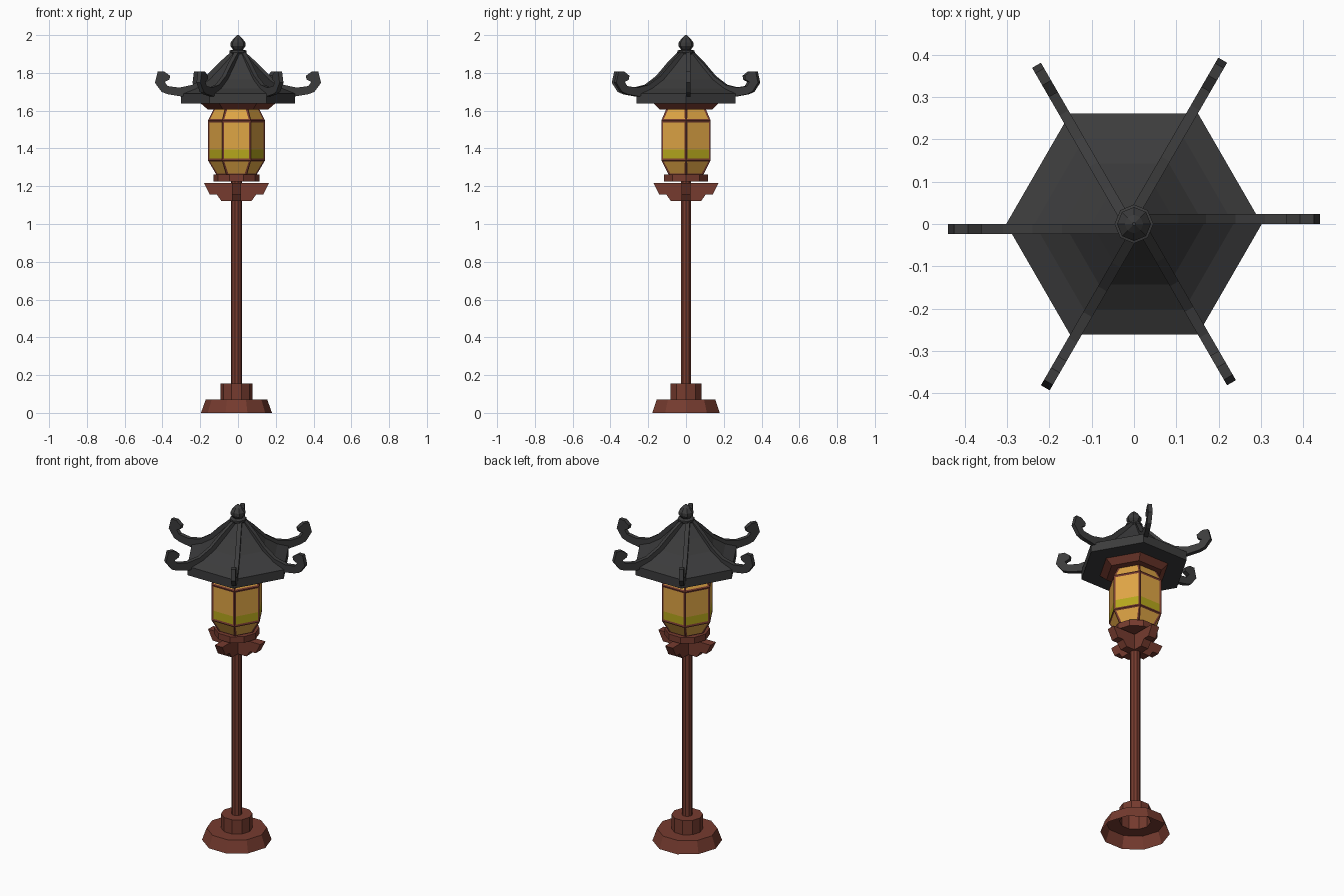
import bpy, bmesh, math
from mathutils import Vector, Matrix

if "Cube" in bpy.data.objects:
    bpy.data.objects.remove(bpy.data.objects["Cube"])

def material(name, rgb):
    m = bpy.data.materials.new(name)
    m.diffuse_color = (*rgb, 1)
    m.use_nodes = True
    m.node_tree.nodes["Principled BSDF"].inputs["Base Color"].default_value = m.diffuse_color
    return m

WOOD = material("red_brown_wood", (0.18, 0.044, 0.028))
TILE = material("charcoal_tile", (0.045, 0.045, 0.046))
AMBER = material("amber_paper", (0.74, 0.38, 0.06))
OLIVE = material("yellow_glow", (0.47, 0.39, 0.012))
LOW_X = -0.008            # post and lantern sit slightly left of the roof

def finish(bm, name, mats):
    me = bpy.data.meshes.new(name)
    bm.to_mesh(me)
    bm.free()
    for m in mats:
        me.materials.append(m)
    ob = bpy.data.objects.new(name, me)
    bpy.context.collection.objects.link(ob)
    return ob

def lathe(profile, n, cx=0.0, bottom=True, top=True):
    """n-sided stack of rings, profile = (radius, z) from bottom to top"""
    bm = bmesh.new()
    rings = [[bm.verts.new((cx + r * math.cos(math.tau * k / n),
                            r * math.sin(math.tau * k / n), z))
              for k in range(n)] for r, z in profile]
    sides = []
    for a, b in zip(rings, rings[1:]):
        for k in range(n):
            j = (k + 1) % n
            sides.append(bm.faces.new((a[k], a[j], b[j], b[k])))
    if bottom:
        bm.faces.new(rings[0][::-1])
    if top:
        bm.faces.new(rings[-1])
    bm.normal_update()
    return bm, sides

def slab(bm, outline, y0, y1, angle, cx=0.0):
    """extrude an (r, z) outline across its thickness, turned about z"""
    rot = Matrix.Translation((cx, 0, 0)) @ Matrix.Rotation(angle, 4, 'Z')
    a = [bm.verts.new(rot @ Vector((r, y0, z))) for r, z in outline]
    b = [bm.verts.new(rot @ Vector((r, y1, z))) for r, z in outline]
    fs = [bm.faces.new(a), bm.faces.new(b[::-1])]
    for i in range(len(a)):
        j = (i + 1) % len(a)
        fs.append(bm.faces.new((a[j], a[i], b[i], b[j])))
    bmesh.ops.recalc_face_normals(bm, faces=fs)

# stepped foot and post, hollow underneath
bm, _ = lathe([(0.188, 0), (0.163, 0.07), (0.085, 0.07), (0.085, 0.155),
               (0.029, 0.155), (0.029, 1.225)], 10, LOW_X, bottom=False)
finish(bm, "foot_and_post", [WOOD])

# crossed bracket arms below the lantern
arm = [(0.172, 1.217), (0.142, 1.157), (0.105, 1.157), (0.08, 1.122)]
outline = arm + [(-r, z) for r, z in arm[::-1]]
for name, ang in (("bracket_across", 0), ("bracket_deep", math.pi / 2)):
    bm = bmesh.new()
    slab(bm, outline, -0.025, 0.025, ang, LOW_X)
    finish(bm, name, [WOOD])

# lantern seat
bm, _ = lathe([(0.122, 1.225), (0.122, 1.262)], 10, LOW_X)
finish(bm, "lantern_seat", [WOOD])

# hexagonal lantern body with framed paper panels
bm, sides = lathe([(0.103, 1.255), (0.151, 1.337), (0.151, 1.548), (0.115, 1.62)], 6, LOW_X)
bmesh.ops.inset_individual(bm, faces=sides, thickness=0.014, depth=-0.003)
for f in sides:
    f.material_index = 1
main = [f for f in sides if 1.4 < f.calc_center_median().z < 1.5]
geom = main + list({e for f in main for e in f.edges}) + list({v for f in main for v in f.verts})
bmesh.ops.bisect_plane(bm, geom=geom, plane_co=(0, 0, 1.395), plane_no=(0, 0, 1))
for f in bm.faces:
    if f.material_index == 1 and 1.34 < f.calc_center_median().z < 1.395:
        f.material_index = 2
finish(bm, "lantern_body", [WOOD, AMBER, OLIVE])

# flared cap under the roof
bm, _ = lathe([(0.158, 1.605), (0.197, 1.638)], 6)
finish(bm, "lantern_cap", [WOOD])

# curved hexagonal roof with thick eaves
bm, _ = lathe([(0.302, 1.637), (0.302, 1.69), (0.235, 1.717), (0.165, 1.764),
               (0.10, 1.832), (0.036, 1.905)], 6)
finish(bm, "roof", [TILE])

# six ridges ending in upturned hooks
ridge = [(0.02, 1.87), (0.10, 1.80), (0.165, 1.74), (0.235, 1.69), (0.30, 1.675),
         (0.372, 1.687), (0.405, 1.70), (0.44, 1.748), (0.425, 1.808), (0.392, 1.808),
         (0.36, 1.785), (0.362, 1.765), (0.388, 1.752), (0.372, 1.73), (0.31, 1.722),
         (0.24, 1.737), (0.17, 1.783), (0.105, 1.85), (0.03, 1.918)]
bm = bmesh.new()
for k in range(6):
    slab(bm, ridge, 0.0, 0.024, k * math.pi / 3)
finish(bm, "roof_ridges", [TILE])

# bud-shaped finial
bm, _ = lathe([(0.036, 1.895), (0.046, 1.908), (0.046, 1.918), (0.026, 1.923),
               (0.04, 1.942), (0.04, 1.96), (0.022, 1.984), (0.004, 2.0)], 8)
finish(bm, "finial", [TILE])
